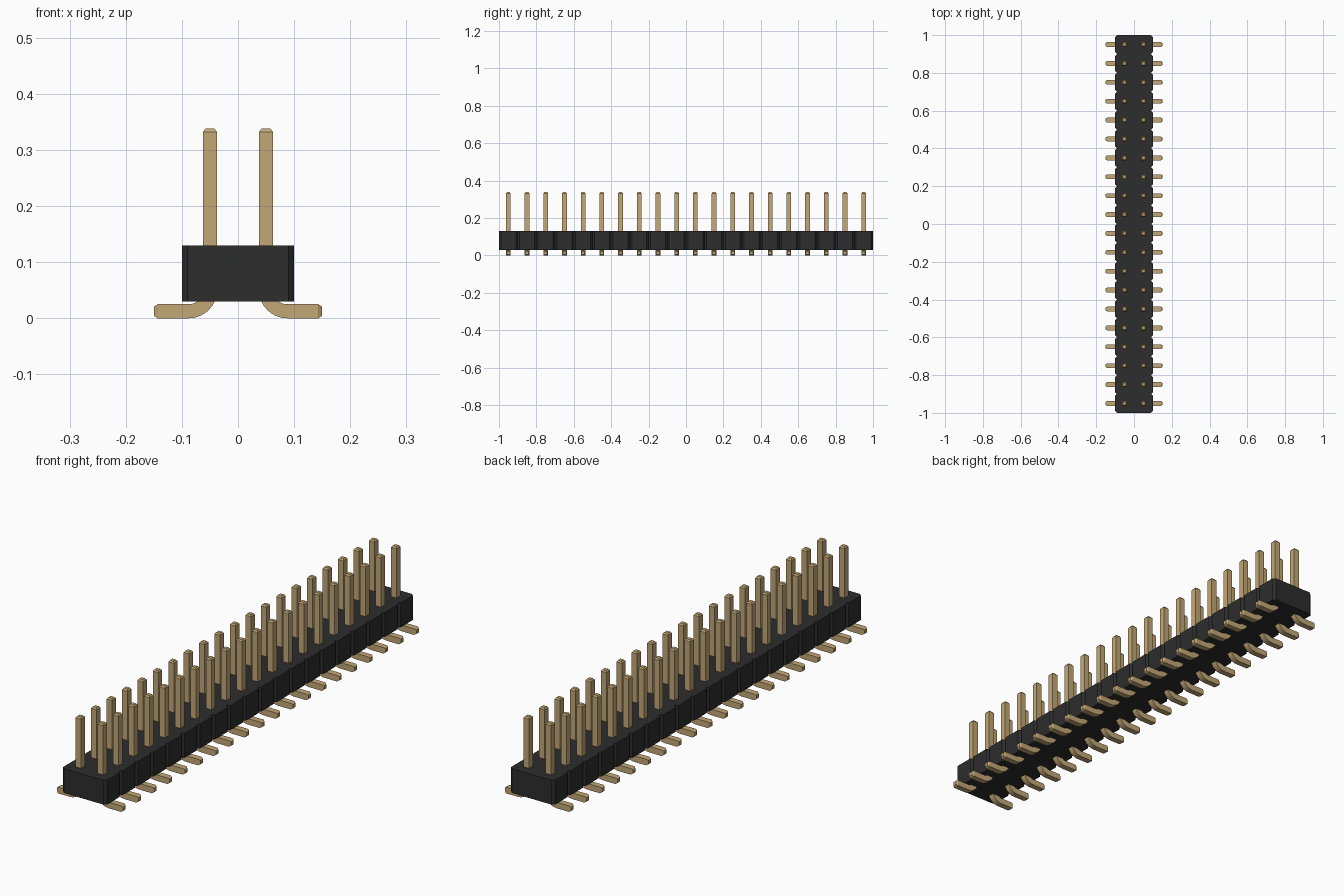
import bpy, bmesh, math
from mathutils import Vector

COUNT, PITCH = 20, 0.1
BODY_BOTTOM, BODY_TOP = 0.03, 0.13
HALF_PIN = 0.0125

cube = bpy.data.objects.get("Cube")
if cube:
    bpy.data.objects.remove(cube, do_unlink=True)


def material(name, rgb):
    mat = bpy.data.materials.new(name)
    mat.use_nodes = True
    color = (*rgb, 1)
    mat.diffuse_color = color
    mat.node_tree.nodes["Principled BSDF"].inputs["Base Color"].default_value = color
    return mat


def finish(name, bm, mat):
    bmesh.ops.recalc_face_normals(bm, faces=bm.faces)
    mesh = bpy.data.meshes.new(name)
    bm.to_mesh(mesh)
    bm.free()
    mesh.materials.append(mat)
    obj = bpy.data.objects.new(name, mesh)
    bpy.context.collection.objects.link(obj)
    return obj


black = material("black plastic", (0.026, 0.026, 0.026))
gold = material("gold metal", (0.54, 0.39, 0.18))

# Housing: one outline notched between the pin positions, extruded upward
half, cut = 0.1, 0.01
side = []
for i in range(COUNT):
    y = -1 + i * PITCH
    side += [(half - cut, y), (half, y + cut), (half, y + PITCH - cut)]
side.append((half - cut, 1))
outline = side + [(-x, y) for x, y in reversed(side)]
bm = bmesh.new()
base = bm.faces.new([bm.verts.new((x, y, BODY_BOTTOM)) for x, y in outline])
top = bmesh.ops.extrude_face_region(bm, geom=[base], use_keep_orig=True)
bmesh.ops.translate(bm, vec=(0, 0, BODY_TOP - BODY_BOTTOM),
                    verts=[v for v in top["geom"] if isinstance(v, bmesh.types.BMVert)])
finish("housing", bm, black)


# Pins: a square section swept along foot, bend and post, with tapered tips
def pin_stations():
    tip = HALF_PIN * 0.64
    radius = 0.0375
    cx, cz = 0.05 + radius, HALF_PIN + radius
    yield Vector((0.15, 0, HALF_PIN)), Vector((0, 0, 1)), tip
    yield Vector((0.143, 0, HALF_PIN)), Vector((0, 0, 1)), HALF_PIN
    for i in range(9):
        a = math.radians(90) * i / 8
        inward = Vector((math.sin(a), 0, math.cos(a)))
        yield Vector((cx, 0, cz)) - inward * radius, inward, HALF_PIN
    yield Vector((0.05, 0, 0.332)), Vector((1, 0, 0)), HALF_PIN
    yield Vector((0.05, 0, 0.338)), Vector((1, 0, 0)), tip


def build_pins(name, mirror):
    bm = bmesh.new()
    across = Vector((0, 1, 0))
    for n in range(COUNT):
        offset = Vector((0, -1 + PITCH * (n + 0.5), 0))
        rings = []
        for center, inward, h in pin_stations():
            ring = []
            for s, t in ((-1, -1), (1, -1), (1, 1), (-1, 1)):
                p = center + offset + inward * (s * h) + across * (t * h)
                ring.append(bm.verts.new((p.x * mirror, p.y, p.z)))
            rings.append(ring)
        for a, b in zip(rings, rings[1:]):
            for k in range(4):
                j = (k + 1) % 4
                bm.faces.new((a[k], a[j], b[j], b[k]))
        bm.faces.new(rings[0])
        bm.faces.new(rings[-1])
    obj = finish(name, bm, gold)
    bpy.ops.object.select_all(action="DESELECT")
    obj.select_set(True)
    bpy.context.view_layer.objects.active = obj
    bpy.ops.object.shade_smooth_by_angle(angle=math.radians(25))


build_pins("left_pins", 1)
build_pins("right_pins", -1)
